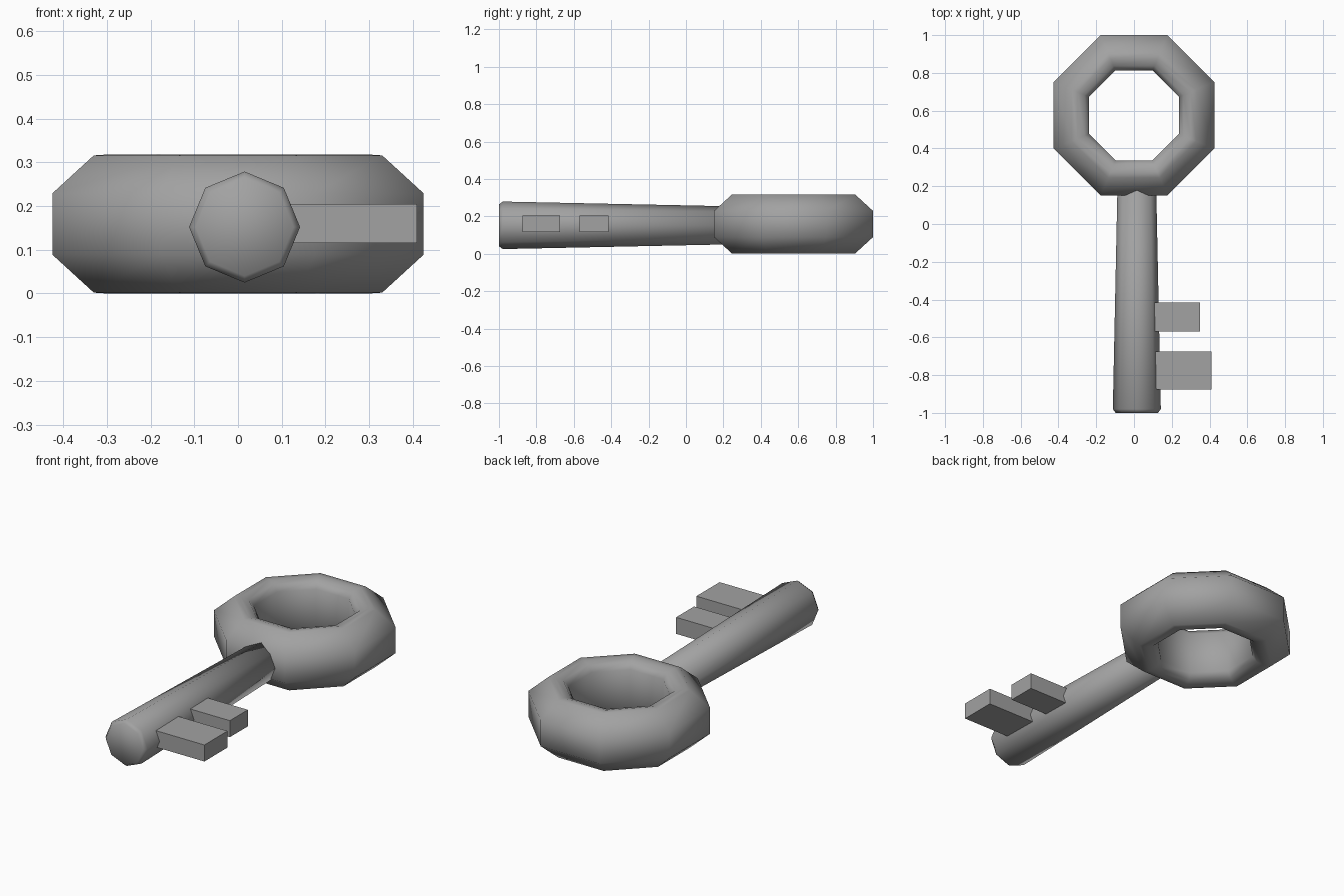
import bpy, bmesh
from math import cos, sin, pi
from mathutils import Vector

if "Cube" in bpy.data.objects:
    bpy.data.objects.remove(bpy.data.objects["Cube"], do_unlink=True)

metal = bpy.data.materials.new("grey_metal")
metal.use_nodes = True
grey = (0.36, 0.36, 0.36, 1)
metal.diffuse_color = grey
metal.node_tree.nodes["Principled BSDF"].inputs["Base Color"].default_value = grey

SIDES = 8


def finish(name, bm, smooth):
    bmesh.ops.recalc_face_normals(bm, faces=bm.faces)
    for face in bm.faces:
        face.smooth = smooth
    mesh = bpy.data.meshes.new(name)
    bm.to_mesh(mesh)
    bm.free()
    mesh.materials.append(metal)
    obj = bpy.data.objects.new(name, mesh)
    bpy.context.collection.objects.link(obj)
    return obj


def loft(name, rings, closed):
    """Skin a list of equal point loops; closed joins last to first, else caps."""
    bm = bmesh.new()
    loops = [[bm.verts.new(p) for p in ring] for ring in rings]
    pairs = list(zip(loops, loops[1:]))
    if closed:
        pairs.append((loops[-1], loops[0]))
    else:
        bm.faces.new(loops[0])
        bm.faces.new(loops[-1])
    for a, b in pairs:
        for i in range(SIDES):
            j = (i + 1) % SIDES
            bm.faces.new((a[i], a[j], b[j], b[i]))
    return finish(name, bm, True)


# Bow: octagonal ring, profile is (apothem, height above mid plane)
half = [(0.425, 0.07), (0.33, 0.157), (0.30, 0.159), (0.262, 0.147), (0.238, 0.115)]
profile = half + [(r, -h) for r, h in reversed(half)]
rings = []
for r, h in profile:
    radius = r / cos(pi / SIDES)
    angles = [(i + 0.5) * 2 * pi / SIDES for i in range(SIDES)]
    rings.append([Vector((radius * cos(a), 0.575 + radius * sin(a), 0.159 + h)) for a in angles])
loft("key_bow", rings, True)

# Shaft: tapered octagonal bar with a bevelled tip
stations = [(-1.0, 0.112), (-0.98, 0.127), (0.27, 0.101)]
rings = []
for y, r in stations:
    angles = [i * 2 * pi / SIDES for i in range(SIDES)]
    rings.append([Vector((0.015 + r * cos(a), y, 0.152 + r * sin(a))) for a in angles])
loft("key_shaft", rings, False)


# Teeth: two flat-sided blocks on the left of the shaft
def tooth(name, x_end, y0, y1):
    low, high = Vector((0.08, y0, 0.115)), Vector((x_end, y1, 0.205))
    bm = bmesh.new()
    bmesh.ops.create_cube(bm, size=1)
    bmesh.ops.scale(bm, vec=high - low, verts=bm.verts)
    bmesh.ops.translate(bm, vec=(low + high) / 2, verts=bm.verts)
    finish(name, bm, False)


tooth("front_tooth", 0.41, -0.875, -0.675)
tooth("rear_tooth", 0.35, -0.57, -0.415)
